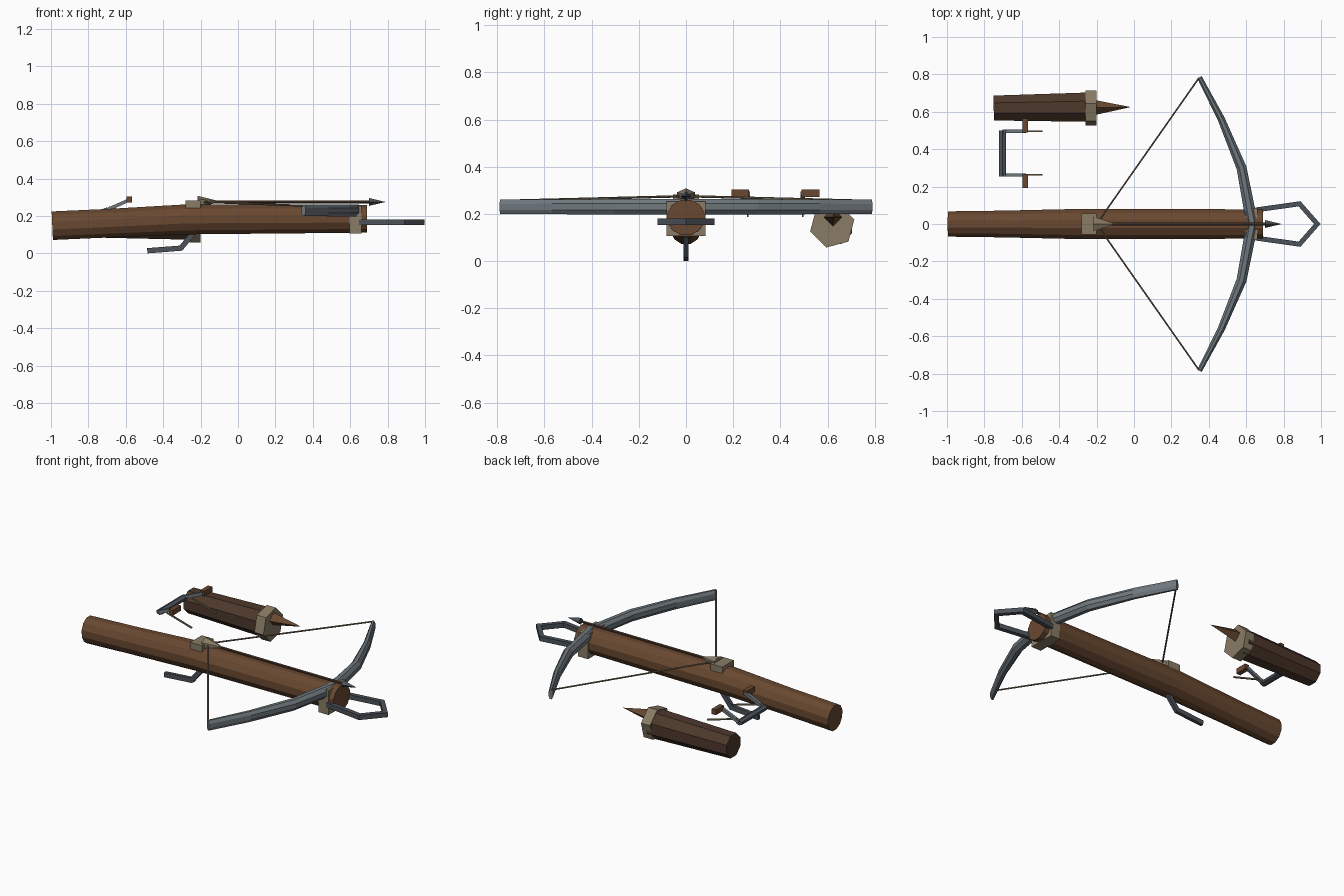
import bpy, math
from mathutils import Vector

if "Cube" in bpy.data.objects:
    bpy.data.objects.remove(bpy.data.objects["Cube"])

MATS = {}
COLORS = {
    "wood": (0.14, 0.065, 0.03, 1), "dark_wood": (0.075, 0.04, 0.025, 1),
    "steel": (0.16, 0.19, 0.21, 1), "iron": (0.07, 0.085, 0.10, 1),
    "horn": (0.25, 0.2, 0.13, 1), "cord": (0.2, 0.16, 0.1, 1),
}


def mat(key):
    if key not in MATS:
        MATS[key] = bpy.data.materials.new(key)
        MATS[key].diffuse_color = COLORS[key]
    return MATS[key]


def make(name, verts, faces, color):
    me = bpy.data.meshes.new(name)
    me.from_pydata(verts, [], faces)
    me.materials.append(mat(color))
    ob = bpy.data.objects.new(name, me)
    bpy.context.collection.objects.link(ob)
    return ob


def sweep(name, pts, sizes, color, n=4, ref=(0, 0, 1), rot=None):
    """Mitred sweep of an n-gon; sizes are (across, along ref) half extents."""
    pts = [Vector(p) for p in pts]
    if isinstance(sizes, tuple):
        sizes = [sizes] * len(pts)
    ref = Vector(ref)
    if rot is None:
        rot = math.pi / n
    k = 1 / math.cos(math.pi / 4) if n == 4 and abs(rot - math.pi / 4) < 0.01 else 1
    verts, faces = [], []
    for i, p in enumerate(pts):
        d0 = (p - pts[i - 1]).normalized() if i else (pts[1] - p).normalized()
        d1 = (pts[i + 1] - p).normalized() if i < len(pts) - 1 else d0
        t = (d0 + d1).normalized()
        side = ref.cross(t).normalized()
        up = t.cross(side)
        m = 1 / max(t.dot(d0), 0.4)
        a, b = sizes[i]
        # keep the mitre only where the path bends across "side"
        for j in range(n):
            w = rot + 2 * math.pi * j / n
            verts.append(p + side * (a * k * m * math.cos(w)) + up * (b * k * math.sin(w)))
    for i in range(len(pts) - 1):
        for j in range(n):
            q = (j + 1) % n
            faces.append((i * n + j, i * n + q, (i + 1) * n + q, (i + 1) * n + j))
    faces.append(tuple(reversed(range(n))))
    faces.append(tuple(range((len(pts) - 1) * n, len(pts) * n)))
    return make(name, verts, faces, color)


def box(name, lo, hi, color):
    y, z = (lo[1] + hi[1]) / 2, (lo[2] + hi[2]) / 2
    return sweep(name, [(lo[0], y, z), (hi[0], y, z)],
                 ((hi[1] - lo[1]) / 2, (hi[2] - lo[2]) / 2), color)


# Stock: rounded tapered beam
sweep("stock", [(-0.993, 0, 0.15), (-0.7, 0, 0.163), (-0.27, 0, 0.184), (0.69, 0, 0.187)],
      [(0.07, 0.079), (0.074, 0.079), (0.084, 0.083), (0.081, 0.077)], "wood", n=12)

# Bow limbs and string, one per side
for s, tag in ((1, "left"), (-1, "right")):
    sweep("bow_limb_" + tag,
          [(0.632, 0, 0.232), (0.575, s * 0.3, 0.232), (0.467, s * 0.56, 0.232), (0.35, s * 0.785, 0.232)],
          [(0.034, 0.035), (0.029, 0.035), (0.021, 0.034), (0.014, 0.033)], "steel", n=8)
    sweep("string_" + tag, [(0.348, s * 0.782, 0.257), (-0.2, 0, 0.277)],
          (0.005, 0.005), "cord", n=6)

# Bow binding block and foot stirrup at the nose
box("bow_binding", (0.595, -0.082, 0.108), (0.66, 0.082, 0.255), "horn")
sweep("stirrup", [(0.65, -0.075, 0.168), (0.885, -0.108, 0.168), (0.98, 0, 0.168),
                  (0.885, 0.108, 0.168), (0.65, 0.075, 0.168)], (0.013, 0.014), "iron")

# Nut with its pointed catch
box("nut", (-0.28, -0.055, 0.235), (-0.2, 0.055, 0.284), "horn")
sweep("nut_catch", [(-0.215, 0, 0.276), (-0.1, 0, 0.28)],
      [(0.045, 0.034), (0.001, 0.001)], "horn", n=6, rot=math.pi / 2)

# Trigger lever
sweep("trigger", [(-0.24, 0, 0.11), (-0.305, 0, 0.03), (-0.485, 0, 0.016)],
      (0.014, 0.01), "iron", ref=(0, 1, 0))

# Loaded bolt
sweep("bolt_shaft", [(-0.22, 0, 0.277), (0.71, 0, 0.277)], (0.008, 0.008), "dark_wood", n=6)
sweep("bolt_head", [(0.7, 0, 0.277), (0.787, 0, 0.277)],
      [(0.021, 0.021), (0.0005, 0.0005)], "iron", rot=0)

# Quiver lying beside the stock
sweep("quiver_body", [(-0.75, 0.62, 0.153), (-0.23, 0.625, 0.153)],
      [(0.072, 0.072), (0.085, 0.085)], "dark_wood", n=8)
sweep("quiver_collar", [(-0.26, 0.62, 0.153), (-0.2, 0.62, 0.153)],
      (0.097, 0.097), "horn", n=6, rot=math.radians(15))
sweep("quiver_bolts", [(-0.2, 0.623, 0.188), (-0.02, 0.625, 0.188)],
      [(0.038, 0.038), (0.0005, 0.0005)], "wood", rot=0)

# Cranking tool: cross bar, two arms, grips and hooks
sweep("crank_bar", [(-0.703, 0.255, 0.232), (-0.703, 0.5, 0.232)], (0.022, 0.015), "iron", n=6)
for y, s, tag in ((0.262, -1, "near"), (0.495, 1, "far")):
    sweep("crank_arm_" + tag, [(-0.7, y, 0.235), (-0.58, y, 0.288)], (0.009, 0.009), "steel")
    box("crank_grip_" + tag, (-0.595, min(y, y + s * 0.065) - 0.005, 0.274),
        (-0.567, max(y, y + s * 0.065) + 0.005, 0.305), "wood")
    sweep("crank_hook_" + tag, [(-0.69, y, 0.25), (-0.49, y, 0.193)], (0.004, 0.004), "cord")

# Sit exactly on the ground
bpy.context.view_layer.update()
low = min(v.co.z for o in bpy.data.objects for v in o.data.vertices)
for o in bpy.data.objects:
    o.location.z -= low

for m in bpy.data.materials:
    if m.users and not m.is_grease_pencil:
        m.use_nodes = True
        m.node_tree.nodes["Principled BSDF"].inputs["Base Color"].default_value = m.diffuse_color
